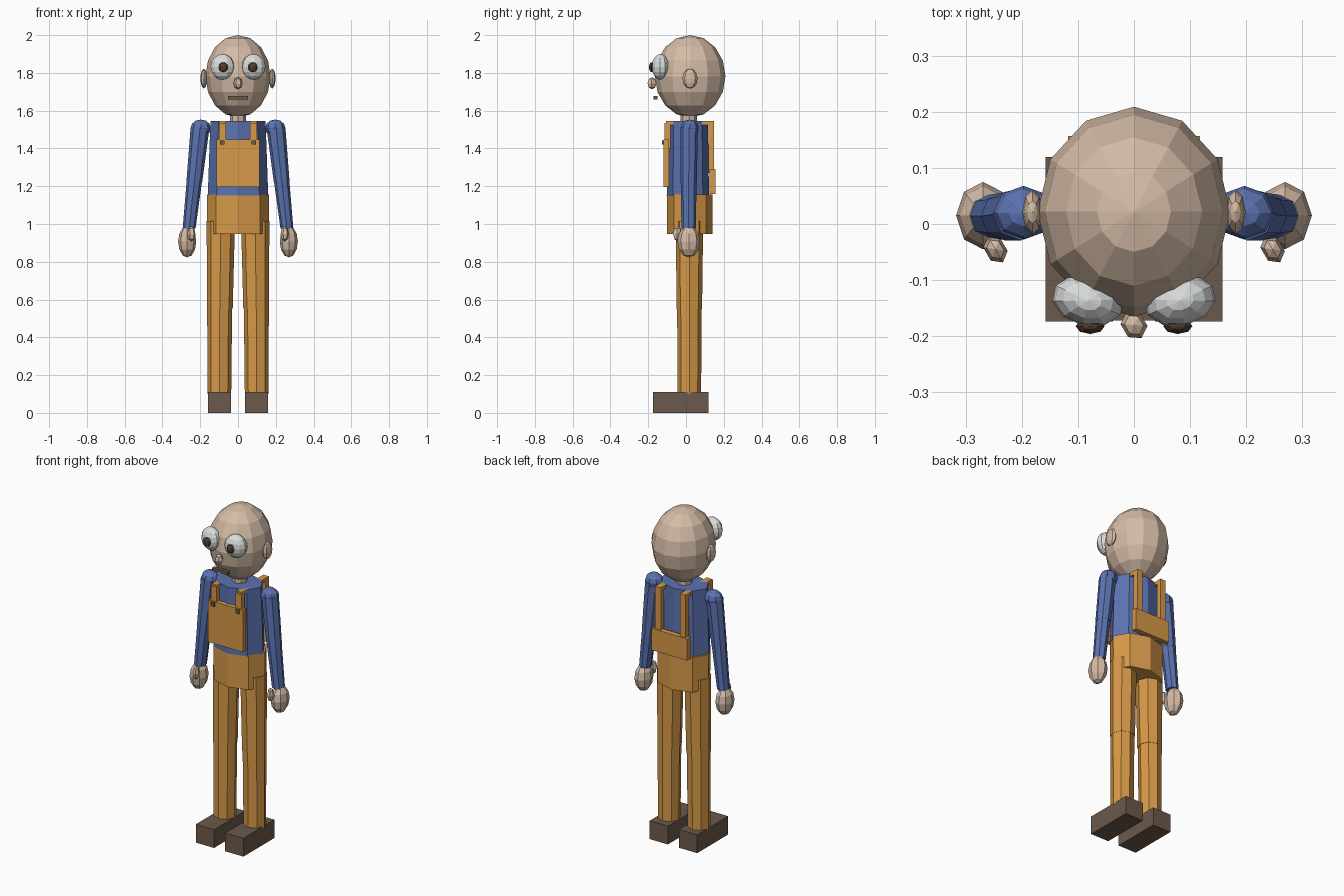
import bpy, bmesh, math
from mathutils import Vector, Matrix

if "Cube" in bpy.data.objects:
    bpy.data.objects.remove(bpy.data.objects["Cube"])


def material(name, rgb):
    m = bpy.data.materials.new(name)
    m.diffuse_color = (*rgb, 1)
    m.use_nodes = True
    m.node_tree.nodes["Principled BSDF"].inputs["Base Color"].default_value = m.diffuse_color
    return m


SKIN = material("skin", (0.66, 0.50, 0.38))
BLUE = material("shirt_blue", (0.105, 0.17, 0.44))
DENIM = material("overall_orange", (0.68, 0.32, 0.065))
BROWN = material("shoe_brown", (0.15, 0.10, 0.072))
WHITE = material("eye_white", (0.70, 0.73, 0.71))
DARK = material("pupil_brown", (0.085, 0.048, 0.03))


def finish(name, bm, mat):
    bmesh.ops.recalc_face_normals(bm, faces=bm.faces)
    me = bpy.data.meshes.new(name)
    bm.to_mesh(me)
    bm.free()
    me.materials.append(mat)
    ob = bpy.data.objects.new(name, me)
    bpy.context.collection.objects.link(ob)
    return ob


def ball(name, c, r, mat, seg=8, rings=6, turn=0):
    bm = bmesh.new()
    bmesh.ops.create_uvsphere(bm, u_segments=seg, v_segments=rings, radius=1)
    m = (Matrix.Translation(c) @ Matrix.Rotation(turn, 4, 'Z')
         @ Matrix.Diagonal((*r, 1)))
    bm.transform(m)
    return finish(name, bm, mat)


def box(name, lo, hi, mat):
    bm = bmesh.new()
    bmesh.ops.create_cube(bm, size=1)
    lo, hi = Vector(lo), Vector(hi)
    bm.transform(Matrix.Translation((lo + hi) / 2) @ Matrix.Diagonal((*(hi - lo), 1)))
    return finish(name, bm, mat)


def tube(name, sections, mat, seg=8):
    """Loft of level ellipses, each given as (centre, x radius, y radius)."""
    bm = bmesh.new()
    rings = []
    for (x, y, z), rx, ry in sections:
        rings.append([bm.verts.new((x + rx * math.cos(2 * math.pi * i / seg),
                                    y + ry * math.sin(2 * math.pi * i / seg), z))
                      for i in range(seg)])
    for a, b in zip(rings, rings[1:]):
        for i in range(seg):
            j = (i + 1) % seg
            bm.faces.new((a[i], a[j], b[j], b[i]))
    bm.faces.new(rings[0][::-1])
    bm.faces.new(rings[-1])
    return finish(name, bm, mat)


# Head, neck and central face parts
ball("head", (0, 0.022, 1.782), (0.172, 0.187, 0.218), SKIN, 12, 8)
tube("neck", [((0, 0.015, 1.50), 0.043, 0.043), ((0, 0.015, 1.61), 0.043, 0.043)], SKIN)
ball("nose", (0, -0.18, 1.745), (0.023, 0.027, 0.032), SKIN, 6, 4, math.pi / 6)
box("mouth", (-0.052, -0.172, 1.66), (0.052, -0.15, 1.678), BROWN)

# Shirt body and trouser seat
tube("shirt_torso", [((0, 0.01, 1.15), 0.16, 0.112), ((0, 0.01, 1.545), 0.146, 0.106)], BLUE)
tube("trouser_seat", [((0, 0.02, 0.948), 0.163, 0.12), ((0, 0.02, 1.157), 0.165, 0.12)], DENIM)

# Overall panels
box("front_bib", (-0.115, -0.119, 1.195), (0.115, -0.09, 1.447), DENIM)
box("back_panel", (-0.118, 0.125, 1.16), (0.118, 0.157, 1.29), DENIM)

# Mirrored parts
for side, s in (("right", 1), ("left", -1)):

    def name(part):
        return side + "_" + part

    def span(part, x0, x1, y0, y1, z0, z1, mat):
        xa, xb = sorted((s * x0, s * x1))
        box(name(part), (xa, y0, z0), (xb, y1, z1), mat)

    # Face
    ball(name("eye"), (s * 0.082, -0.136, 1.832), (0.065, 0.046, 0.068),
         WHITE, 10, 8, s * 0.2)
    ball(name("pupil"), (s * 0.078, -0.182, 1.83), (0.026, 0.014, 0.026), DARK, 8, 6)
    ball(name("ear"), (s * 0.181, 0.021, 1.77), (0.018, 0.04, 0.052), SKIN, 8, 6)

    # Overall straps and buttons
    span("front_strap", 0.064, 0.101, -0.113, -0.082, 1.40, 1.535, DENIM)
    span("front_strap_end", 0.064, 0.101, -0.105, -0.045, 1.525, 1.545, DENIM)
    span("back_strap", 0.064, 0.101, 0.118, 0.148, 1.27, 1.535, DENIM)
    span("back_strap_end", 0.064, 0.101, 0.085, 0.148, 1.525, 1.545, DENIM)
    span("button", 0.071, 0.094, -0.127, -0.117, 1.42, 1.443, BROWN)

    # Arm
    ball(name("shoulder"), (s * 0.197, 0.02, 1.507), (0.054, 0.048, 0.046), BLUE, 8, 6)
    tube(name("upper_sleeve"), [((s * 0.231, 0.014, 1.225), 0.042, 0.043),
                                ((s * 0.201, 0.017, 1.51), 0.050, 0.046)], BLUE)
    tube(name("lower_sleeve"), [((s * 0.259, 0.014, 0.975), 0.034, 0.038),
                                ((s * 0.231, 0.014, 1.228), 0.041, 0.042)], BLUE)
    ball(name("hand"), (s * 0.269, 0.015, 0.907), (0.048, 0.06, 0.084), SKIN, 8, 6)
    ball(name("thumb"), (s * 0.247, -0.045, 0.948), (0.02, 0.027, 0.04),
         SKIN, 6, 4, math.pi / 6)

    # Leg and shoe
    tube(name("thigh"), [((s * 0.096, 0.018, 0.55), 0.068, 0.067),
                         ((s * 0.091, 0.018, 1.015), 0.075, 0.073)], DENIM)
    tube(name("shin"), [((s * 0.099, 0.018, 0.10), 0.063, 0.062),
                        ((s * 0.097, 0.018, 0.553), 0.066, 0.065)], DENIM)
    span("shoe", 0.037, 0.158, -0.174, 0.119, 0.0, 0.11, BROWN)
